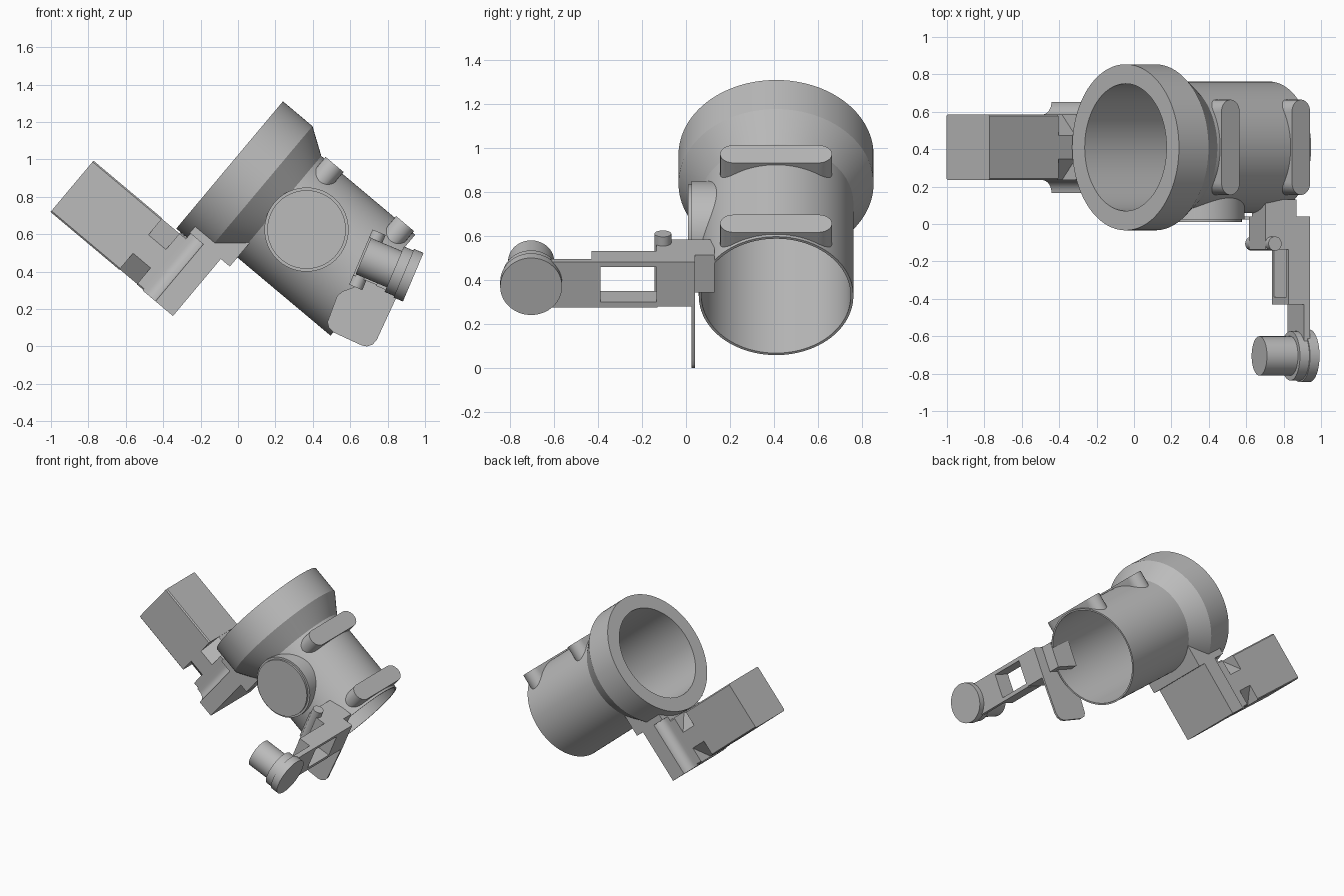
import bpy, bmesh
from math import sin, cos, pi, radians
from mathutils import Matrix, Vector

cube = bpy.data.objects.get("Cube")
if cube:
    bpy.data.objects.remove(cube)

grey = bpy.data.materials.new("plain grey")
grey.use_nodes = True
colour = (0.5, 0.5, 0.5, 1)
grey.diffuse_color = colour
grey.node_tree.nodes["Principled BSDF"].inputs["Base Color"].default_value = colour

# Tilted frames: x runs along the tube axis, or along the knob axis
TUBE = Matrix.Translation((-0.045, 0.41, 0.97)) @ Matrix.Rotation(radians(40), 4, 'Y')
ARM = Matrix.Translation((0.937, 0, 0.37)) @ Matrix.Rotation(radians(23), 4, 'Y')
WORLD = Matrix.Identity(4)
parts = []


def finish(name, bm, frame):
    bmesh.ops.recalc_face_normals(bm, faces=bm.faces)
    mesh = bpy.data.meshes.new(name)
    bm.to_mesh(mesh)
    bm.free()
    mesh.materials.append(grey)
    ob = bpy.data.objects.new(name, mesh)
    ob.matrix_world = frame
    bpy.context.collection.objects.link(ob)
    parts.append(ob)
    return ob


def prism(name, pts, lo, hi, axis, frame):
    """Extrude a flat outline along one axis; pts hold the other two coordinates."""
    bm = bmesh.new()
    k = "xyz".index(axis)
    verts = []
    for p in pts:
        co = list(p)
        co.insert(k, lo)
        verts.append(bm.verts.new(co))
    face = bm.faces.new(verts)
    out = bmesh.ops.extrude_face_region(bm, geom=[face])
    move = Vector((0, 0, 0))
    move[k] = hi - lo
    bmesh.ops.translate(bm, vec=move, verts=[v for v in out["geom"] if isinstance(v, bmesh.types.BMVert)])
    return finish(name, bm, frame)


def box(name, x, y, z, frame):
    return prism(name, [(x[0], y[0]), (x[1], y[0]), (x[1], y[1]), (x[0], y[1])], z[0], z[1], 'z', frame)


def circle(cx, cy, r, n=48):
    return [(cx + r * cos(2 * pi * i / n), cy + r * sin(2 * pi * i / n)) for i in range(n)]


def lathe(name, profile, frame, closed=False, n=96):
    """Turn a profile of (position, radius) about the x axis."""
    bm = bmesh.new()
    verts = [bm.verts.new((a, 0, r)) for a, r in profile]
    edges = [bm.edges.new(p) for p in zip(verts, verts[1:])]
    if closed:
        edges.append(bm.edges.new((verts[-1], verts[0])))
    bmesh.ops.spin(bm, geom=verts + edges, axis=(1, 0, 0), cent=(0, 0, 0), angle=2 * pi, steps=n)
    bmesh.ops.remove_doubles(bm, verts=bm.verts, dist=0.0001)
    return finish(name, bm, frame)


def chamfered(hw, lo, hi, c):
    return [(-hw, lo + c), (-hw + c, lo), (hw - c, lo), (hw, lo + c),
            (hw, hi - c), (hw - c, hi), (-hw + c, hi), (-hw, hi - c)]


# Hollow tube with a flared bell
lathe("bell_tube", [(0, 0.34), (0, 0.444), (0.206, 0.444), (0.345, 0.352),
                    (1.0, 0.352), (1.0, 0.34)], TUBE, closed=True)

# Parts joined to the tube wall, trimmed so the bore stays clear
trimmed = []
for name, mid in (("upper_grip_bar", 0.428), ("lower_grip_bar", 0.92)):
    w, half = 0.063, 0.255 - 0.063
    outline = [(mid + w * cos(pi * i / 12), half + w * sin(pi * i / 12)) for i in range(13)]
    outline += [(mid - w * cos(pi * i / 12), -half - w * sin(pi * i / 12)) for i in range(13)]
    trimmed.append(prism(name, outline, 0.15, 0.363, 'z', TUBE))
trimmed.append(prism("side_port", circle(0.537, 0, 0.225, 64), -0.385, -0.2, 'y', TUBE))
trimmed.append(box("mount_foot", (0.07, 0.35), (-0.245, 0.245), (-0.415, -0.2), TUBE))

bore = prism("bore_cutter", circle(0, 0, 0.346, 96), -0.2, 1.2, 'x', TUBE)
bore.hide_render = True
parts.remove(bore)
for ob in trimmed:
    mod = ob.modifiers.new("bore", 'BOOLEAN')
    mod.operation = 'DIFFERENCE'
    mod.solver = 'EXACT'
    mod.object = bore
graph = bpy.context.evaluated_depsgraph_get()
graph.update()
meshes = [bpy.data.meshes.new_from_object(ob.evaluated_get(graph)) for ob in trimmed]
for ob, mesh in zip(trimmed, meshes):
    ob.modifiers.clear()
    ob.data = mesh
bpy.data.objects.remove(bore)

prism("side_port_cap", circle(0.537, 0, 0.21, 64), -0.4, -0.38, 'y', TUBE)

# Mount plate with concave fillets down to the narrow neck
side = [(0.287, 0.243), (0.165, 0.243)]
side += [(0.1 + 0.065 * cos(t * pi / 16), 0.243 - 0.068 * sin(t * pi / 16)) for t in range(1, 9)]
side.append((0.075, 0.175))
prism("mount_plate", side + [(a, -y) for a, y in reversed(side)], -0.813, -0.38, 'z', TUBE)

# Box housing, its chamfered neck and the collar
prism("housing_box", chamfered(0.175, -0.808, -0.45, 0.008), -0.572, -0.092, 'x', TUBE)
prism("housing_neck", chamfered(0.175, -0.805, -0.453, 0.112), -0.1, 0.04, 'x', TUBE)
prism("housing_collar", chamfered(0.175, -0.808, -0.445, 0.008), 0.03, 0.08, 'x', TUBE)

# Thin bracket sheet beside the tube end
sheet = [(0.478, 0.13), (0.485, 0.10), (0.51, 0.075), (0.66, 0.006), (0.69, 0.0), (0.72, 0.01),
         (0.742, 0.035), (0.86, 0.29), (0.82, 0.42), (0.66, 0.42), (0.63, 0.32),
         (0.56, 0.295), (0.53, 0.27)]
prism("bracket_sheet", sheet, 0.025, 0.04, 'y', WORLD)

# Arm: root block with a pin, then a windowed frame, then a strip to the knob
box("arm_root_block", (-0.30, -0.04), (-0.135, 0.04), (-0.115, 0.105), ARM)
box("arm_root_tongue", (-0.30, -0.12), (0.03, 0.13), (-0.08, 0.105), ARM)
prism("arm_pin", circle(-0.262, -0.105, 0.038, 32), -0.17, 0.15, 'z', ARM)
for name, y, z in (("frame_top", (-0.43, -0.13), (0.08, 0.105)),
                   ("frame_bottom", (-0.43, -0.13), (-0.12, -0.093)),
                   ("frame_end", (-0.43, -0.39), (-0.12, 0.105))):
    box(name, (-0.165, -0.04), y, z, ARM)
box("arm_strip", (-0.075, -0.04), (-0.66, -0.41), (-0.12, 0.105), ARM)

# Stepped knob at the end of the arm
lathe("end_knob", [(-0.29, 0), (-0.29, 0.105), (-0.11, 0.105), (-0.11, 0.132), (-0.055, 0.132),
                   (-0.055, 0.141), (0, 0.141), (0, 0)],
      ARM @ Matrix.Translation((0, -0.705, 0)), n=64)

# Smooth the round surfaces, keep the edges sharp
bpy.ops.object.select_all(action='DESELECT')
for ob in parts:
    ob.select_set(True)
bpy.context.view_layer.objects.active = parts[0]
bpy.ops.object.shade_smooth_by_angle(angle=radians(25))
